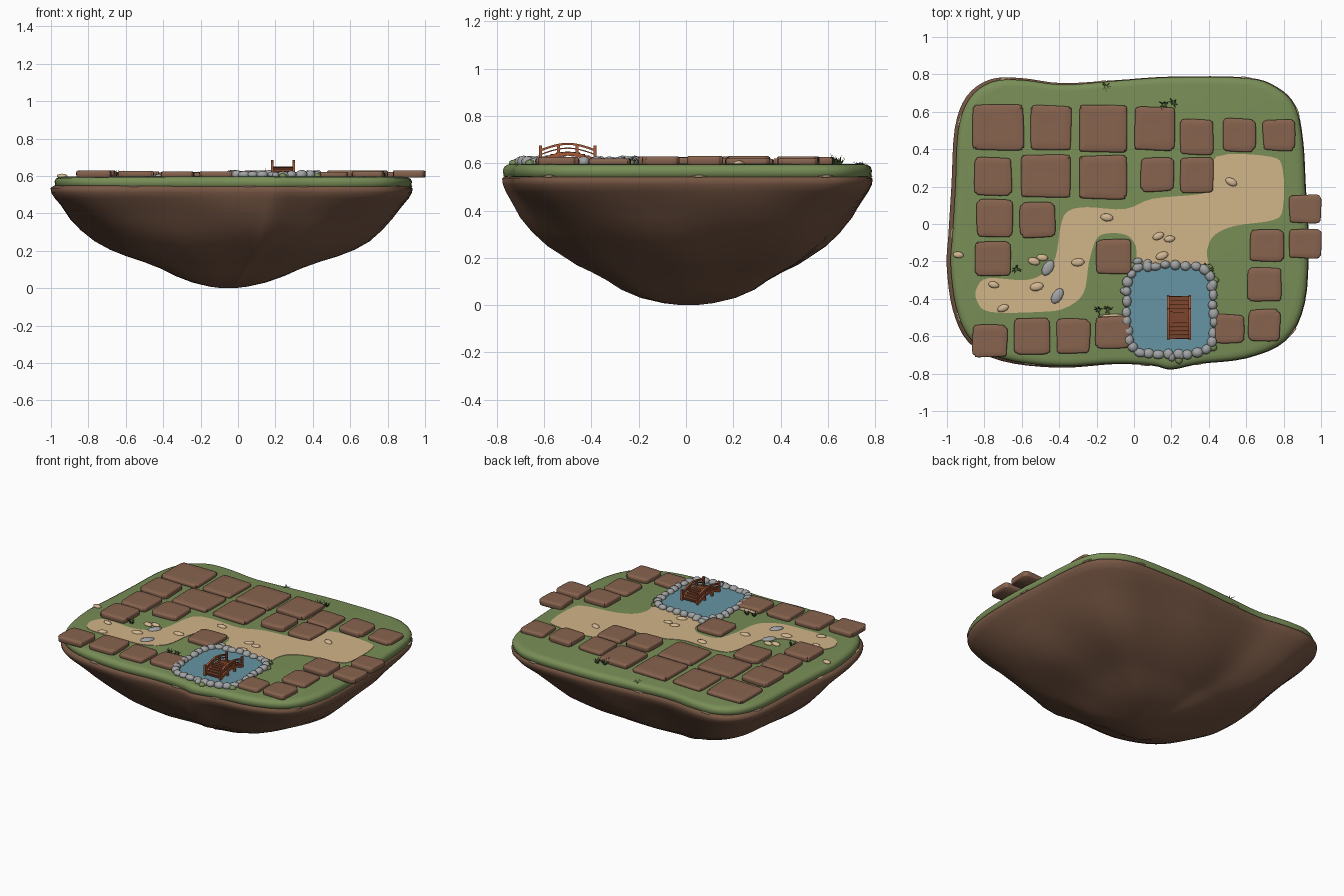
import bpy, bmesh, math, random
from mathutils import Vector, Matrix

random.seed(4)
if "Cube" in bpy.data.objects:
    bpy.data.objects.remove(bpy.data.objects["Cube"], do_unlink=True)


def material(name, r, g, b):
    m = bpy.data.materials.new(name)
    m.use_nodes = True
    m.diffuse_color = (r, g, b, 1)
    m.node_tree.nodes["Principled BSDF"].inputs["Base Color"].default_value = (r, g, b, 1)
    return m


grass = material("grass green", .19, .27, .095)
soil = material("dark soil", .185, .095, .058)
bed_soil = material("bed soil", .245, .125, .077)
sand = material("path sand", .64, .46, .25)
water_blue = material("water blue", .13, .3, .37)
stone = material("grey stone", .36, .365, .37)
pebble_tan = material("pebble tan", .66, .48, .29)
wood = material("red wood", .38, .1, .04)
dark_wood = material("dark wood", .2, .058, .026)
leaf = material("dark leaf", .075, .12, .04)


def finish(name, bm, mat, angle=50):
    """Turn a bmesh into a named, shaded object."""
    bmesh.ops.recalc_face_normals(bm, faces=bm.faces)
    mesh = bpy.data.meshes.new(name)
    bm.to_mesh(mesh)
    bm.free()
    mesh.materials.append(mat)
    ob = bpy.data.objects.new(name, mesh)
    bpy.context.collection.objects.link(ob)
    bpy.ops.object.select_all(action="DESELECT")
    ob.select_set(True)
    bpy.context.view_layer.objects.active = ob
    bpy.ops.object.shade_smooth_by_angle(angle=math.radians(angle))


def smooth_loop(points, steps=4):
    """Closed smooth curve through a few points."""
    pts = [Vector(p) for p in points]
    n, out = len(pts), []
    for i in range(n):
        a, b, c, d = (pts[(i + k) % n] for k in (-1, 0, 1, 2))
        for s in range(steps):
            t = s / steps
            out.append(.5 * (2 * b + (c - a) * t + (2 * a - 5 * b + 4 * c - d) * t ** 2
                             + (3 * b - a - 3 * c + d) * t ** 3))
    return out


def rounded_box(cx, cy, w, d, corner, wobble=0.0, steps=4):
    """Rounded rectangle with slightly uneven sides."""
    x, y = w / 2, d / 2
    quarter = [(x, y - corner), (x - corner * .3, y - corner * .3), (x - corner, y)]
    points = quarter + [(-a, b) for a, b in reversed(quarter)]
    points += [(-a, -b) for a, b in points]
    jitter = lambda: random.uniform(-wobble, wobble)
    return smooth_loop([(cx + a + jitter(), cy + b + jitter()) for a, b in points], steps)


def loft(name, outline, rings, mat, angle=50, shape=None):
    """Stack scaled copies of an outline; rings are (height, scale)."""
    bm = bmesh.new()
    mid = sum(outline, Vector((0, 0))) / len(outline)
    loops = []
    for z, scale in rings:
        loop = []
        for p in outline:
            q = p - mid
            q = mid + scale * (shape(z, q) if shape else q)
            loop.append(bm.verts.new((q.x, q.y, z)))
        loops.append(loop)
    n = len(outline)
    for low, high in zip(loops, loops[1:]):
        for i in range(n):
            j = (i + 1) % n
            bm.faces.new((low[i], low[j], high[j], high[i]))
    bm.faces.new(loops[0])
    bm.faces.new(loops[-1])
    finish(name, bm, mat, angle)


def add_pebble(bm, x, y, z, sx, sy, sz, turn):
    m = (Matrix.Translation((x, y, z)) @ Matrix.Rotation(turn, 4, "Z")
         @ Matrix.Diagonal((sx, sy, sz, 1)))
    bmesh.ops.create_icosphere(bm, subdivisions=2, radius=1, matrix=m)


def add_bar(bm, a, b, width, height):
    """Box running from a to b."""
    a, b = Vector(a), Vector(b)
    m = (Matrix.Translation((a + b) / 2) @ (b - a).to_track_quat("Y", "Z").to_matrix().to_4x4()
         @ Matrix.Diagonal((width, (b - a).length, height, 1)))
    bmesh.ops.create_cube(bm, size=1, matrix=m)


# Island outline, soil underside and grass slab
coast = smooth_loop([
    (.9, .45), (.86, .63), (.76, .73), (.6, .78), (.2, .785), (-.1, .765), (-.38, .745),
    (-.6, .77), (-.76, .76), (-.88, .67), (-.94, .5), (-.955, .2), (-.97, -.05), (-.98, -.22),
    (-.95, -.45), (-.87, -.62), (-.7, -.72), (-.4, -.76), (-.1, -.745), (.1, -.755),
    (.2, -.775), (.35, -.745), (.6, -.715), (.81, -.62), (.91, -.42), (.93, -.1), (.915, .2)])


def lobes(z, p):
    """Four lobes at mid depth, a keel along y below, a fuller rim on the left."""
    t = math.atan2(p.y / .78, p.x / .95)
    fade = max(0, math.sin(math.pi * min(1, z / .5)))
    k = 1 + fade * (.045 * math.cos(4 * t) + .015 * math.sin(7 * t + 12 * z) + .015 * math.sin(3 * t))
    k += .02 * max(0, -math.cos(t)) * min(1, z / .5)
    keel = .13 * max(0, 1 - z / .2)
    return Vector((p.x * k * (1 - keel), p.y * k * (1 + keel)))


loft("soil_underside", coast,
     [(0, .04), (.008, .12), (.03, .23), (.065, .33), (.105, .41), (.14, .495), (.17, .58),
      (.205, .655), (.25, .735), (.31, .81), (.37, .875), (.43, .93), (.48, .98), (.51, 1.0),
      (.535, 1.004), (.548, .985)], soil, 80, lobes)
loft("grass_slab", coast, [(.53, .97), (.545, .996), (.57, 1.0), (.585, .993), (.594, .975),
                           (.597, .95)], grass, 60)

# Dry flakes between grass and soil, and a pale strip beside a bed
bm = bmesh.new()
for i in range(3, len(coast), 9):
    a, b = coast[i - 1], coast[i]
    add_pebble(bm, b.x, b.y, .545, .035, .007, .005, math.atan2(b.y - a.y, b.x - a.x))
add_pebble(bm, -.12, -.49, .603, .075, .008, .012, .03)
finish("dry_flakes", bm, pebble_tan, 60)

# Sandy path
path = smooth_loop([
    (.73, .36), (.795, .29), (.795, .08), (.74, .02), (.54, -.01), (.43, -.06), (.39, -.14),
    (.37, -.26), (.05, -.26), (.01, -.12), (-.04, -.06), (-.14, -.05), (-.2, -.08), (-.24, -.2),
    (-.27, -.37), (-.37, -.45), (-.5, -.47), (-.77, -.47), (-.84, -.41), (-.84, -.34),
    (-.78, -.29), (-.58, -.3), (-.48, -.26), (-.42, -.18), (-.39, 0), (-.35, .07), (-.25, .09),
    (-.05, .08), (.1, .135), (.35, .16), (.42, .2), (.44, .36)])
loft("sand_path", path, [(.594, 1), (.6, 1)], sand, 30)

# Garden beds: centre x, centre y, width, depth
beds = [
    (-.725, .515, .27, .24), (-.445, .515, .22, .235), (-.165, .51, .255, .25), (.11, .51, .21, .23),
    (.335, .465, .18, .19), (.56, .475, .175, .175), (.775, .475, .17, .165),
    (-.755, .255, .2, .2), (-.47, .255, .265, .225), (-.165, .25, .255, .23),
    (.125, .265, .175, .18), (.335, .26, .18, .19), (-.745, .03, .19, .2), (-.515, .02, .185, .185),
    (-.755, -.185, .195, .185), (-.105, -.175, .185, .185), (.915, .08, .17, .15),
    (.915, -.105, .17, .155), (.71, -.115, .18, .17), (.7, -.325, .18, .18), (.695, -.54, .17, .165),
    (.51, -.56, .16, .15), (-.77, -.625, .185, .17), (-.545, -.6, .19, .195),
    (-.325, -.6, .18, .185), (-.115, -.58, .18, .17)]
for i, (x, y, w, d) in enumerate(beds):
    top = random.uniform(.617, .63)
    loft(f"garden_bed_{i + 1}", rounded_box(x, y, w, d, .03, .004),
         [(.592, .95), (.597, .99), (top - .011, 1), (top - .003, .975), (top, .92),
          (top - .001, .6)], bed_soil, 60)

# Pond water and its ring of stones
px, py = .192, -.46
loft("pond_water", rounded_box(px, py, .45, .46, .1), [(.595, 1), (.604, 1)], water_blue, 30)
rim = rounded_box(px, py, .455, .47, .1, steps=40)
rim_length = sum((rim[i] - rim[i - 1]).length for i in range(len(rim)))
count, walked, placed = 33, 0, 0
bm = bmesh.new()
for i, p in enumerate(rim):
    step = p - rim[i - 1]
    walked += step.length
    if walked >= placed * rim_length / count:
        placed += 1
        add_pebble(bm, p.x + random.uniform(-.006, .006), p.y + random.uniform(-.006, .006), .607,
                   random.uniform(.026, .034), random.uniform(.022, .029),
                   random.uniform(.016, .026), math.atan2(step.y, step.x))
for x, y in [(.02, -.2), (.07, -.21), (.2, -.71), (.25, -.7), (.4, -.27), (-.05, -.36)]:
    add_pebble(bm, x, y, .604, .026, .02, .018, x * 9)
finish("pond_stones", bm, stone, 60)

# Moss cushions outside the stones
bm = bmesh.new()
for x, y in [(.4, -.235), (.43, -.3), (.44, -.57), (.42, -.66), (.24, -.725), (-.01, -.225)]:
    add_pebble(bm, x, y, .6, .025, .02, .016, x * 7)
finish("pond_moss", bm, grass, 60)

# Loose pebbles on the path and grass
tan_spots = [(.52, .225), (-.145, .035), (-.3, -.205), (.13, -.065), (.19, -.08), (-.75, -.325),
             (-.7, -.45), (-.52, -.335), (-.49, -.18), (-.535, -.2), (-.94, -.165), (.15, -.17)]
grey_spots = [(-.46, -.235), (-.41, -.385)]
for name, spots, size, mat in [("tan_pebbles", tan_spots, .034, pebble_tan),
                               ("grey_pebbles", grey_spots, .042, stone)]:
    bm = bmesh.new()
    for x, y in spots:
        turn = random.uniform(-.5, .5) if mat == pebble_tan else 1
        k = size * random.uniform(.85, 1.15)
        add_pebble(bm, x, y, .6, k, k * .6, .012, turn)
    finish(name, bm, mat, 60)

# Arched bridge: planks, beams, handrails and posts
bx, y0, y1 = .241, -.615, -.385


def arch(t, base, rise):
    return (y0 + (y1 - y0) * t, base + rise * math.sin(math.pi * t))


planks, frame = bmesh.new(), bmesh.new()
for i in range(11):
    y, z = arch((i + .5) / 11, .618, .028)
    skew = random.uniform(-.003, .003)
    add_bar(planks, (bx - .055, y - skew, z), (bx + .055, y + skew, z), .017, .007)
for i in range(10):
    t, u = i / 10, (i + 1) / 10
    add_bar(planks, (bx, *arch(t, .613, .028)), (bx, *arch(u, .613, .028)), .1, .004)
    for x in (bx - .057, bx + .057):
        for base, rise, wide, tall in [(.612, .028, .012, .016), (.655, .027, .013, .009),
                                       (.637, .027, .007, .005)]:
            add_bar(frame, (x, *arch(t, base, rise)), (x, *arch(u, base, rise)), wide, tall)
for x in (bx - .057, bx + .057):
    for t in (0, .33, .67, 1):
        y, z = arch(t, .66, .025)
        add_bar(frame, (x, y, .6), (x, y, z + (.015 if t in (0, 1) else 0)), .013, .013)
finish("bridge_deck", planks, dark_wood, 30)
finish("bridge_frame", frame, wood, 30)

# Leafy tufts made of thin blades
bm = bmesh.new()
for x, y, tall in [(.16, .64, .045), (.21, .65, .04), (-.63, -.24, .04), (-.19, -.46, .035),
                   (-.14, -.455, .03), (-.15, .735, .012), (.39, -.23, .035), (.41, -.26, .03),
                   (.42, -.64, .025), (.0, -.23, .025)]:
    for i in range(9):
        t = math.tau * i / 9 + random.random()
        out = Vector((math.cos(t), math.sin(t), 0))
        root = Vector((x, y, .595)) + out * .004
        across = Vector((-out.y, out.x, 0)) * .005
        tip = root + out * random.uniform(.01, .032) + Vector((0, 0, tall * random.uniform(.6, 1.1)))
        corners = [bm.verts.new(v) for v in (root - across, root + across, root + out * .006, tip)]
        for a, b in ((0, 1), (1, 2), (2, 0)):
            bm.faces.new((corners[a], corners[b], corners[3]))
finish("leafy_tufts", bm, leaf, 30)
